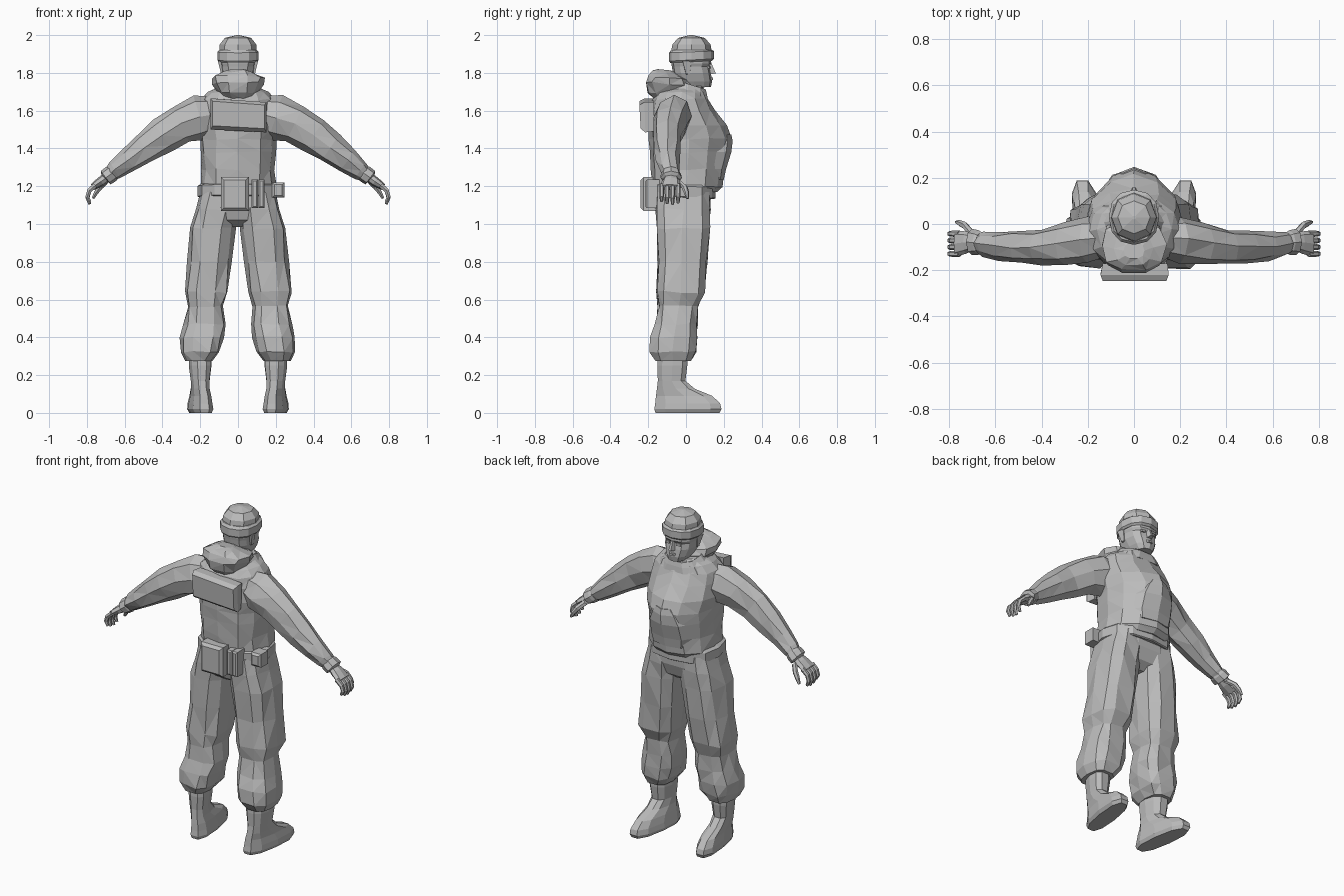
import bpy, bmesh, math, random
from mathutils import Vector

random.seed(4)
cloth = bpy.data.materials.new("plain grey")
cloth.diffuse_color = (0.5, 0.5, 0.5, 1)


def finish(name, bm):
    bmesh.ops.recalc_face_normals(bm, faces=bm.faces[:])
    me = bpy.data.meshes.new(name)
    bm.to_mesh(me)
    bm.free()
    me.materials.append(cloth)
    ob = bpy.data.objects.new(name, me)
    bpy.context.collection.objects.link(ob)
    return ob


def loft(name, rings, wrinkle=0.0, side=1):
    """Skin a list of point rings, cap both ends; side=-1 mirrors in x."""
    bm = bmesh.new()
    loops = []
    for i, ring in enumerate(rings):
        w = wrinkle if 0 < i < len(rings) - 1 else 0
        loops.append([bm.verts.new(((p[0] + random.uniform(-w, w)) * side,
                                    p[1] + random.uniform(-w, w),
                                    p[2] + random.uniform(-w, w))) for p in ring])
    n = len(loops[0])
    for a, b in zip(loops, loops[1:]):
        for k in range(n):
            bm.faces.new((a[k], a[(k + 1) % n], b[(k + 1) % n], b[k]))
    bm.faces.new(loops[0])
    bm.faces.new(loops[-1])
    if wrinkle:
        bmesh.ops.triangulate(bm, faces=bm.faces[:])
    return finish(name, bm)


def power(v, p):
    return math.copysign(abs(v) ** p, v)


def level(x0, x1, y0, y1, z, n=12, p=0.8, front=None, shear=0.0, tilt=0.0):
    """Horizontal rounded ring filling the given extents; front sets a sharper +y side."""
    out = []
    for k in range(n):
        a = math.tau * k / n
        q = front if front and math.sin(a) > 0.01 else p
        y = (y0 + y1) / 2 + (y1 - y0) / 2 * power(math.sin(a), q)
        x = (x0 + x1) / 2 + (x1 - x0) / 2 * power(math.cos(a), q)
        out.append((x + shear * y, y, z + tilt * y))
    return out


def tube(path, n=8):
    """Rings across a path of (x, y, z, depth radius, thickness radius)."""
    rings = []
    for i, (x, y, z, ry, rn) in enumerate(path):
        a, b = path[max(i - 1, 0)], path[min(i + 1, len(path) - 1)]
        t = Vector((b[0] - a[0], 0, b[2] - a[2])).normalized()
        nrm = Vector((-t.z, 0, t.x))
        rings.append([Vector((x, y, z)) + Vector((0, ry * math.cos(math.tau * k / n), 0))
                      + nrm * rn * math.sin(math.tau * k / n) for k in range(n)])
    return rings


def box(name, x0, x1, y0, y1, z0, z1, taper=0.012):
    """Pouch whose outer (-y) face is slightly smaller, with softened edges."""
    def rect(y, t):
        return [(x0 + t, y, z0 + t), (x1 - t, y, z0 + t), (x1 - t, y, z1 - t), (x0 + t, y, z1 - t)]
    return loft(name, [rect(y1, 0), rect(y0 + taper, 0), rect(y0, taper)])


def sym(hw, y0, y1, z, **kw):
    return level(-hw, hw, y0, y1, z, **kw)


# Jacket, full at the chest and narrowing to the neck
loft("jacket", [
    sym(0.19, -0.165, 0.165, 1.17, front=0.95), sym(0.20, -0.18, 0.19, 1.20, front=0.95),
    sym(0.195, -0.185, 0.20, 1.29, front=1.0), sym(0.20, -0.195, 0.23, 1.38, front=1.1),
    sym(0.205, -0.20, 0.24, 1.45, front=1.15), sym(0.21, -0.20, 0.213, 1.52, front=1.1),
    sym(0.21, -0.19, 0.155, 1.60, front=1.0), sym(0.195, -0.175, 0.12, 1.66, front=0.95),
    sym(0.16, -0.15, 0.10, 1.695), sym(0.09, -0.09, 0.09, 1.73)], 0.005)

# Front pouch panel hugging the chest bulge
loft("front_pocket", [
    sym(0.12, 0.05, 0.20, 1.235, n=8), sym(0.14, 0.05, 0.212, 1.29, n=8, front=0.95),
    sym(0.135, 0.05, 0.24, 1.38, n=8, front=1.0), sym(0.10, 0.06, 0.247, 1.44, n=8, front=1.0),
    sym(0.06, 0.08, 0.24, 1.475, n=8)])

# Hood lying behind the neck, and the wide collar that joins it
loft("hood", [
    sym(0.075, -0.17, 0.00, 1.66, n=10), sym(0.105, -0.205, 0.03, 1.69, n=10),
    sym(0.135, -0.222, 0.04, 1.735, n=10, tilt=-0.08), sym(0.14, -0.205, 0.02, 1.765, n=10, tilt=-0.1),
    sym(0.085, -0.18, -0.03, 1.79, n=10, tilt=-0.1),
    sym(0.045, -0.15, -0.08, 1.805, n=10, tilt=-0.1)], 0.006)
loft("collar", [
    sym(0.16, -0.13, 0.122, 1.655, n=10), sym(0.13, -0.10, 0.115, 1.71, n=10, tilt=-0.2),
    sym(0.105, -0.085, 0.107, 1.745, n=10, tilt=-0.3), sym(0.07, -0.06, 0.085, 1.715, n=10)])

# Head with neck, jaw, cheek and brow levels
loft("head", [
    sym(0.062, -0.05, 0.075, 1.67), sym(0.062, -0.05, 0.085, 1.725),
    sym(0.05, -0.04, 0.132, 1.722, tilt=0.02), sym(0.07, -0.055, 0.138, 1.755),
    sym(0.088, -0.07, 0.132, 1.80), sym(0.090, -0.075, 0.124, 1.835),
    sym(0.095, -0.078, 0.134, 1.85), sym(0.095, -0.08, 0.13, 1.90)])
loft("nose", [
    [(-0.02, 0.12, 1.79), (0.02, 0.12, 1.79), (0.008, 0.158, 1.798), (-0.008, 0.158, 1.798)],
    [(-0.01, 0.12, 1.85), (0.01, 0.12, 1.85), (0.005, 0.135, 1.85), (-0.005, 0.135, 1.85)]])
loft("lips", [
    [(-0.028, 0.12, 1.758), (0.028, 0.12, 1.758), (0.012, 0.143, 1.762), (-0.012, 0.143, 1.762)],
    [(-0.028, 0.12, 1.779), (0.028, 0.12, 1.779), (0.01, 0.143, 1.774), (-0.01, 0.143, 1.774)]])

# Knitted cap: turned-up band and faceted crown
loft("cap_band", [
    sym(0.099, -0.083, 0.136, 1.857, p=0.9, tilt=0.05), sym(0.109, -0.09, 0.148, 1.867, p=0.9, tilt=0.05),
    sym(0.109, -0.09, 0.148, 1.91, p=0.9, tilt=0.04), sym(0.098, -0.078, 0.135, 1.922, p=0.9)])
loft("cap_crown", [
    sym(0.10, -0.08, 0.138, 1.905, n=8, p=0.95), sym(0.097, -0.072, 0.13, 1.95, n=8, p=0.95),
    sym(0.07, -0.042, 0.10, 1.985, n=8, p=0.95), sym(0.008, 0.02, 0.036, 2.0, n=8)])

# Pack on the back and belt equipment
loft("back_pack", [
    [(-0.13, -0.17, 1.50), (0.14, -0.17, 1.49), (0.145, -0.17, 1.645), (-0.135, -0.17, 1.665)],
    [(-0.145, -0.215, 1.50), (0.15, -0.215, 1.485), (0.15, -0.22, 1.645), (-0.145, -0.22, 1.665)],
    [(-0.135, -0.24, 1.52), (0.14, -0.24, 1.505), (0.14, -0.247, 1.63), (-0.135, -0.247, 1.65)]])
loft("belt", [
    sym(0.205, -0.175, 0.15, 1.14, tilt=-0.05), sym(0.215, -0.183, 0.157, 1.145, tilt=-0.05),
    sym(0.215, -0.183, 0.157, 1.20, tilt=-0.05), sym(0.195, -0.17, 0.15, 1.215)])
box("large_pouch", -0.09, 0.057, -0.24, -0.14, 1.07, 1.248, 0.016)
for i, x in enumerate((0.072, 0.108)):
    box(f"slim_pouch_{i}", x, x + 0.033, -0.215, -0.14, 1.085, 1.235, 0.008)
box("hip_pouch", 0.18, 0.245, -0.14, -0.06, 1.14, 1.22)

# Trouser seat
loft("trouser_seat", [
    sym(0.07, -0.09, 0.06, 0.985, n=10), sym(0.14, -0.145, 0.11, 1.02, n=10),
    sym(0.20, -0.168, 0.135, 1.09, n=10), sym(0.195, -0.165, 0.14, 1.19, n=10)])

for side, tag in ((1, "right"), (-1, "left")):
    # Baggy trouser leg bloused above the boot
    leg = [(0.01, 0.20, -0.155, 0.13, 1.17), (0.008, 0.225, -0.165, 0.132, 1.08),
           (0.015, 0.25, -0.16, 0.128, 0.98), (0.032, 0.268, -0.152, 0.115, 0.80),
           (0.05, 0.286, -0.156, 0.10, 0.64), (0.075, 0.268, -0.150, 0.072, 0.565),
           (0.063, 0.286, -0.165, 0.062, 0.47), (0.072, 0.303, -0.188, 0.06, 0.40),
           (0.095, 0.30, -0.192, 0.055, 0.325), (0.135, 0.28, -0.165, 0.03, 0.275)]
    loft(f"{tag}_trouser_leg", [level(*r, n=10, p=0.72) for r in leg], 0.007, side)

    # Boot with a toe turned slightly outward
    boot = [(0.145, 0.25, -0.168, 0.185, 0.0), (0.135, 0.262, -0.175, 0.195, 0.02),
            (0.14, 0.26, -0.17, 0.188, 0.05), (0.148, 0.254, -0.165, 0.145, 0.09),
            (0.158, 0.256, -0.158, 0.05, 0.128), (0.16, 0.26, -0.152, 0.0, 0.17),
            (0.15, 0.27, -0.155, 0.01, 0.25), (0.15, 0.27, -0.15, 0.01, 0.32)]
    loft(f"{tag}_boot", [level(*r, n=10, shear=0.13) for r in boot], 0, side)

    # Sleeve sloping from shoulder to gathered wrist
    arm = [(0.13, -0.06, 1.58, 0.085, 0.10), (0.20, -0.068, 1.565, 0.10, 0.123),
           (0.30, -0.083, 1.53, 0.092, 0.103), (0.40, -0.098, 1.468, 0.076, 0.094),
           (0.49, -0.098, 1.402, 0.072, 0.083), (0.58, -0.095, 1.337, 0.062, 0.064),
           (0.65, -0.085, 1.282, 0.052, 0.05), (0.69, -0.078, 1.25, 0.036, 0.032)]
    loft(f"{tag}_sleeve", tube(arm), 0.006, side)
    cuff = [(0.66, -0.08, 1.275, 0.045, 0.04), (0.672, -0.08, 1.265, 0.053, 0.046),
            (0.70, -0.078, 1.245, 0.057, 0.044), (0.705, -0.078, 1.24, 0.035, 0.025)]
    loft(f"{tag}_glove_cuff", tube(cuff), 0, side)

    # Hand with loosely curled fingers
    palm = [(0.69, -0.078, 1.25, 0.034, 0.026), (0.725, -0.08, 1.225, 0.048, 0.026),
            (0.77, -0.085, 1.195, 0.056, 0.018)]
    loft(f"{tag}_palm", tube(palm), 0, side)
    for f in range(4):
        y = -0.129 + 0.029 * f
        d = (0.012, 0.0, -0.004, 0.004)[f]
        finger = [(0.755, y, 1.205, 0.014, 0.015), (0.787, y, 1.177, 0.013, 0.014),
                  (0.797, y, 1.14 + d / 2, 0.012, 0.012), (0.785, y, 1.108 + d, 0.008, 0.008)]
        loft(f"{tag}_finger_{f}", tube(finger, 6), 0, side)
    thumb = [(0.70, -0.045, 1.225, 0.02, 0.018), (0.73, -0.008, 1.195, 0.017, 0.016),
             (0.752, 0.003, 1.165, 0.014, 0.013), (0.768, 0.008, 1.135, 0.008, 0.008)]
    loft(f"{tag}_thumb", tube(thumb, 6), 0, side)

    # Ear and eye
    loft(f"{tag}_ear", [
        [(0.07, 0.0, 1.79), (0.09, 0.0, 1.795), (0.09, 0.02, 1.795), (0.07, 0.025, 1.79)],
        [(0.08, -0.015, 1.865), (0.106, -0.018, 1.862), (0.098, 0.028, 1.862), (0.08, 0.03, 1.865)]],
         0, side)
    loft(f"{tag}_eye", [
        [(0.022, 0.10, 1.822), (0.052, 0.10, 1.822), (0.048, 0.126, 1.824), (0.024, 0.13, 1.824)],
        [(0.022, 0.10, 1.838), (0.052, 0.10, 1.838), (0.048, 0.124, 1.836), (0.024, 0.128, 1.836)]],
         0, side)
